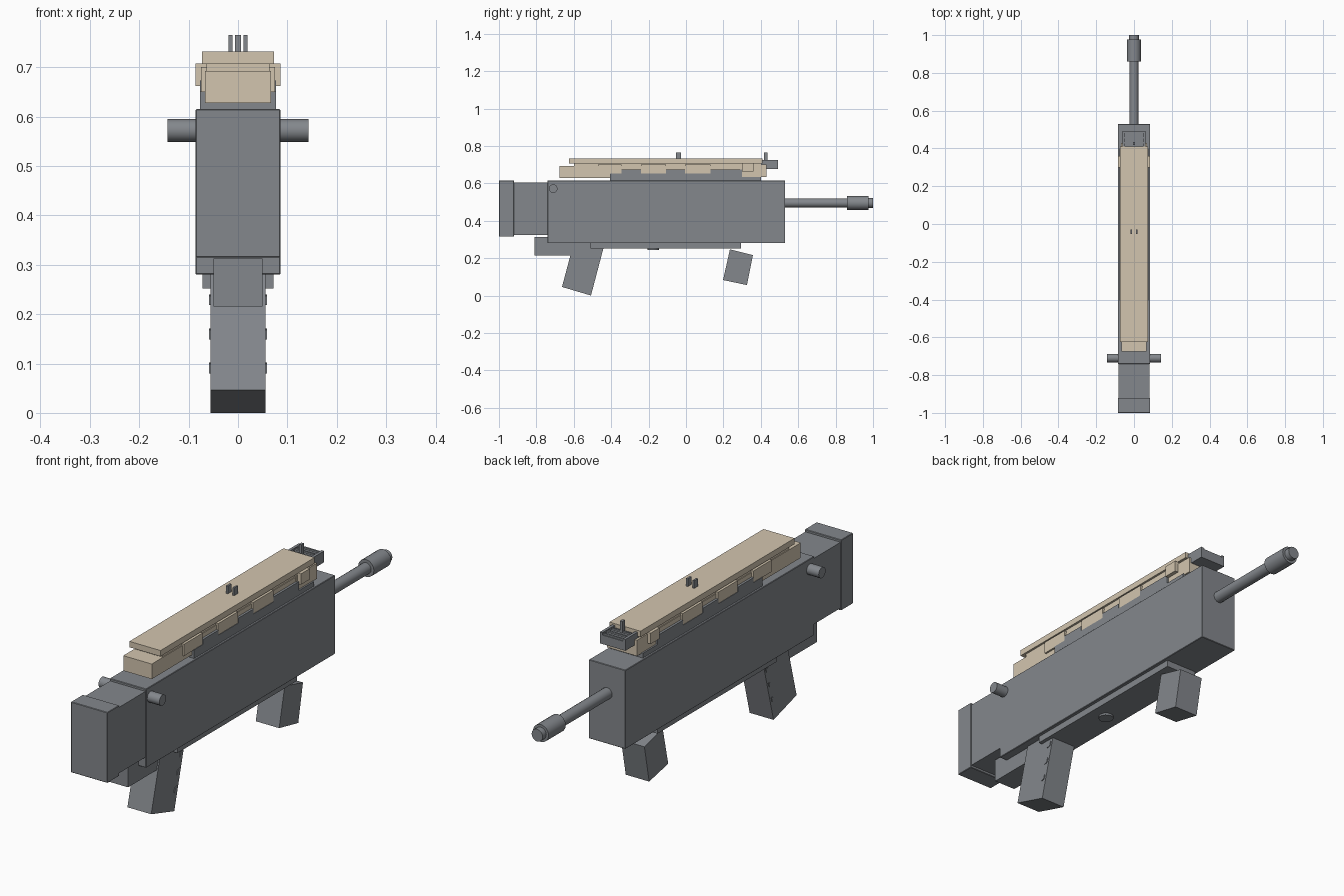
import bpy, bmesh, math

if "Cube" in bpy.data.objects:
    bpy.data.objects.remove(bpy.data.objects["Cube"])


def material(name, rgb):
    m = bpy.data.materials.new(name)
    m.diffuse_color = (*rgb, 1)
    m.use_nodes = True
    m.node_tree.nodes["Principled BSDF"].inputs["Base Color"].default_value = m.diffuse_color
    return m


tan = material("tan", (0.65, 0.56, 0.43))
steel = material("steel", (0.23, 0.245, 0.265))


def finish(name, bm, mat, bevel=0):
    bmesh.ops.recalc_face_normals(bm, faces=bm.faces)
    me = bpy.data.meshes.new(name)
    bm.to_mesh(me)
    bm.free()
    ob = bpy.data.objects.new(name, me)
    bpy.context.collection.objects.link(ob)
    me.materials.append(mat)
    if bevel:
        mod = ob.modifiers.new("bevel", 'BEVEL')
        mod.width = bevel
        mod.segments = 1
    return ob


def prism(name, profile, x0, x1, mat=steel, bevel=0):
    """Extrude a (y, z) profile across x."""
    bm = bmesh.new()
    face = bm.faces.new([bm.verts.new((x0, y, z)) for y, z in profile])
    out = bmesh.ops.extrude_face_region(bm, geom=[face])
    for v in out["geom"]:
        if isinstance(v, bmesh.types.BMVert):
            v.co.x = x1
    return finish(name, bm, mat, bevel)


def box(name, hx, y0, y1, z0, z1, mat=steel, bevel=0, cx=0):
    return prism(name, [(y0, z0), (y1, z0), (y1, z1), (y0, z1)], cx - hx, cx + hx, mat, bevel)


def rod(name, r, length, loc, rot=(0, 0, 0), sides=16):
    bpy.ops.mesh.primitive_cylinder_add(vertices=sides, radius=r, depth=length, location=loc, rotation=rot)
    ob = bpy.context.object
    ob.name = name
    ob.data.materials.append(steel)
    bpy.ops.object.shade_smooth_by_angle(angle=math.radians(30))
    return ob


# Receiver and stock
box("receiver", 0.086, -0.74, 0.53, 0.28, 0.615, bevel=0.002)
box("stock", 0.083, -0.93, -0.73, 0.325, 0.605)
box("butt_plate", 0.086, -1.0, -0.92, 0.315, 0.615, bevel=0.002)
box("rear_lower_block", 0.05, -0.81, -0.56, 0.215, 0.313)
box("lower_rail", 0.072, -0.51, 0.295, 0.252, 0.285)
rod("rail_button", 0.03, 0.02, (0, -0.175, 0.254))

# Slanted grips
prism("rear_grip", [(-0.59, 0.32), (-0.663, 0.046), (-0.508, 0.0), (-0.433, 0.285)], -0.056, 0.056)
prism("fore_grip", [(0.235, 0.247), (0.198, 0.083), (0.326, 0.056), (0.358, 0.216)], -0.055, 0.055)
for i in range(3):
    y, z = -0.462 - 0.019 * i, 0.229 - 0.069 * i
    prism(f"grip_ridge_{i}", [(y - 0.012, z - 0.011), (y + 0.004, z - 0.008),
                              (y + 0.010, z + 0.011), (y - 0.006, z + 0.008)], -0.059, 0.059)

# Barrel
along_y = (math.pi / 2, 0, 0)
rod("barrel", 0.024, 0.40, (0, 0.70, 0.495), along_y)
rod("muzzle", 0.037, 0.115, (0, 0.918, 0.495), along_y)
rod("muzzle_tip", 0.026, 0.04, (0, 0.98, 0.495), along_y)

# Side pin through the stock
rod("cross_pin", 0.023, 0.286, (0, -0.71, 0.572), (0, math.pi / 2, 0))

# Stepped top mount
prism("top_mount", [(-0.405, 0.61), (0.40, 0.61), (0.40, 0.635), (0.30, 0.635), (0.30, 0.673),
                    (0.13, 0.673), (0.13, 0.652), (-0.005, 0.652), (-0.005, 0.673),
                    (-0.107, 0.673), (-0.107, 0.652), (-0.24, 0.652), (-0.24, 0.673),
                    (-0.345, 0.673), (-0.345, 0.652), (-0.405, 0.652)], -0.077, 0.077)

# Tan upper cover
box("cover_rear_block", 0.067, -0.675, 0.30, 0.628, 0.692, tan)
box("cover_core", 0.064, -0.60, 0.40, 0.685, 0.71, tan)
box("cover_top_plate", 0.073, -0.625, 0.41, 0.707, 0.732, tan)
box("cover_front_block", 0.07, 0.29, 0.43, 0.633, 0.70, tan)
for i, (y0, y1) in enumerate([(-0.47, -0.345), (-0.24, -0.107), (-0.005, 0.13)]):
    box(f"cover_panel_{i}", 0.075, y0, y1, 0.65, 0.70, tan)
box("cover_lug", 0.086, 0.30, 0.36, 0.662, 0.708, tan)

# Front sight base with raised rim, bars and post
box("front_sight_base", 0.06, 0.40, 0.493, 0.677, 0.715)
for side in (-1, 1):
    box("front_sight_rim", 0.006, 0.41, 0.493, 0.71, 0.725, cx=side * 0.054)
    box("rear_sight_post", 0.004, -0.053, -0.028, 0.725, 0.765, cx=side * 0.015)
for i in range(3):
    y = 0.425 + 0.028 * i
    box(f"front_sight_bar_{i}", 0.05, y, y + 0.008, 0.71, 0.722)
box("front_sight_post", 0.006, 0.418, 0.435, 0.71, 0.765)
